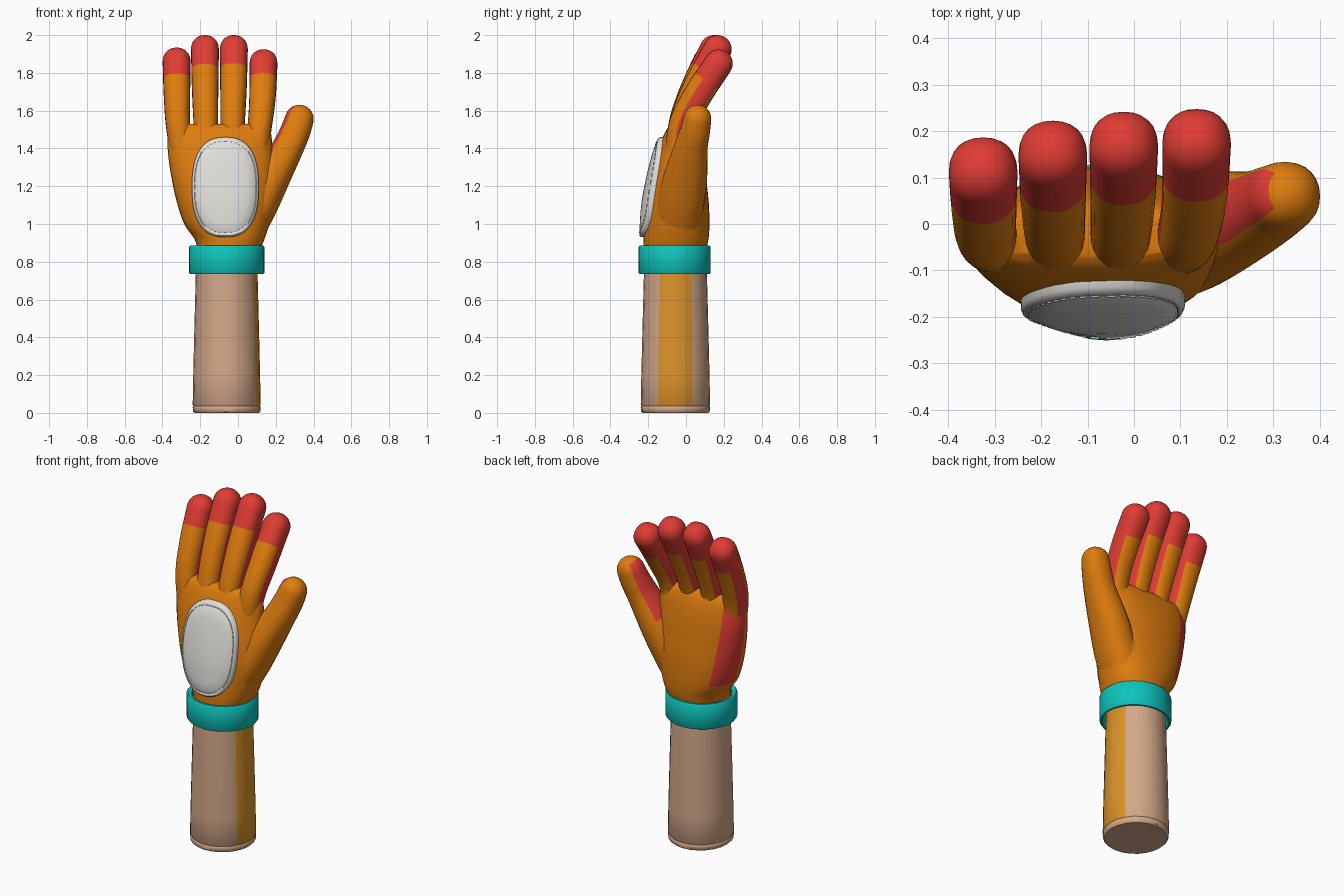
import bpy, bmesh, math
from mathutils import Vector

if "Cube" in bpy.data.objects:
    bpy.data.objects.remove(bpy.data.objects["Cube"])


def material(name, rgb):
    m = bpy.data.materials.new(name)
    lin = [((c / 255 + 0.055) / 1.055) ** 2.4 for c in rgb]
    m.diffuse_color = (*lin, 1)
    m.use_nodes = True
    m.node_tree.nodes["Principled BSDF"].inputs["Base Color"].default_value = m.diffuse_color
    return m


ORANGE = material("glove orange", (222, 124, 14))
RED = material("glove red", (224, 60, 52))
WHITE = material("patch white", (224, 223, 219))
TEAL = material("cuff teal", (14, 196, 188))
TAN = material("sleeve tan", (212, 168, 138))
AMBER = material("sleeve amber", (220, 148, 42))


def spline(pts, steps):
    """Catmull-Rom sampling of tuples (x, y, z, rx, ry)."""
    p = [pts[0]] + list(pts) + [pts[-1]]
    out = []
    for i in range(1, len(p) - 2):
        a, b, c, d = p[i - 1:i + 3]
        for k in range(steps):
            t = k / steps
            out.append(tuple(0.5 * (2 * q + (r - o) * t + (2 * o - 5 * q + 4 * r - s) * t * t
                             + (3 * q - o - 3 * r + s) * t ** 3) for o, q, r, s in zip(a, b, c, d)))
    out.append(tuple(pts[-1]))
    return out


def power(v, n):
    return math.copysign(abs(v) ** (2 / n), v)


def finish(name, bm, mats, angle=40):
    bmesh.ops.recalc_face_normals(bm, faces=bm.faces)
    me = bpy.data.meshes.new(name)
    bm.to_mesh(me)
    bm.free()
    ob = bpy.data.objects.new(name, me)
    bpy.context.collection.objects.link(ob)
    for m in mats:
        me.materials.append(m)
    smooth(ob, angle)
    return ob


def smooth(ob, angle):
    bpy.ops.object.select_all(action='DESELECT')
    ob.select_set(True)
    bpy.context.view_layer.objects.active = ob
    bpy.ops.object.shade_smooth_by_angle(angle=math.radians(angle))


def loft(name, path, mats, rule, sides=24, n=2.2, flat=False, dome=False):
    """Tube of superellipse rings; rule(z, angle in degrees) picks the material."""
    rings = []
    for i, p in enumerate(path):
        a, b = path[max(i - 1, 0)], path[min(i + 1, len(path) - 1)]
        t = Vector((0, 0, 1)) if flat else (Vector(b[:3]) - Vector(a[:3])).normalized()
        rings.append((Vector(p[:3]), t, p[3], p[4]))
    if dome:
        c, t, rx, ry = rings[-1]
        for deg in (15, 30, 45, 58, 70, 80, 86):
            s, k = math.sin(math.radians(deg)), math.cos(math.radians(deg))
            rings.append((c + t * rx * s, t, rx * k, ry * k))
    bm = bmesh.new()
    loops = []
    for c, t, rx, ry in rings:
        u = (Vector((1, 0, 0)) - t * t.x).normalized()
        v = t.cross(u)
        loops.append([bm.verts.new(c + u * rx * power(math.cos(w), n) + v * ry * power(math.sin(w), n))
                      for w in (2 * math.pi * j / sides for j in range(sides))])
    for i in range(len(loops) - 1):
        z = (rings[i][0].z + rings[i + 1][0].z) / 2
        for j in range(sides):
            k = (j + 1) % sides
            f = bm.faces.new((loops[i][j], loops[i][k], loops[i + 1][k], loops[i + 1][j]))
            f.material_index = rule(z, 360 * (j + 0.5) / sides)
    bm.faces.new(loops[0][::-1]).material_index = rule(rings[0][0].z, 270)
    bm.faces.new(loops[-1]).material_index = rule(rings[-1][0].z, 270)
    return finish(name, bm, mats)


# palm: stacked ovals, red strip along the little-finger edge
PALM = spline([(-.05, -.06, .86, .165, .165), (-.045, -.053, .92, .185, .172), (-.06, -.048, 1.0, .225, .172),
               (-.07, -.045, 1.12, .255, .165), (-.08, -.04, 1.25, .273, .145), (-.093, -.033, 1.37, .277, .122),
               (-.097, -.028, 1.46, .275, .095), (-.097, -.026, 1.51, .262, .07), (-.097, -.026, 1.53, .235, .045)], 4)
glove = loft("glove", PALM, [ORANGE, RED], lambda z, a: int(z > 1.0 and 130 < a < 180), sides=36, flat=True)


def add_to_glove(part):
    mod = glove.modifiers.new("union", 'BOOLEAN')
    mod.operation, mod.solver, mod.object = 'UNION', 'EXACT', part
    bpy.context.view_layer.objects.active = glove
    bpy.ops.object.modifier_apply(modifier=mod.name)
    bpy.data.objects.remove(part)


# fingers: red tips and red side panels; x at base, knuckle, middle, tip
FINGERS = [("little_finger", (-.275, -.315, -.323, -.325), .112, 1.86),
           ("ring_finger", (-.165, -.17, -.174, -.175), .148, 1.926),
           ("middle_finger", (-.04, -.03, -.024, -.022), .167, 1.926),
           ("index_finger", (.08, .113, .13, .135), .173, 1.85)]
for name, xs, ty, tz in FINGERS:
    pts = [(xs[0], -.05, 1.25, .06, .06), (xs[1], -.025, 1.5, .064, .072),
           (xs[2], -.025 + .42 * (ty + .025), (1.5 + tz) / 2, .07, .076), (xs[3], ty, tz, .074, .075)]

    def finger_rule(z, a, tip=tz - .105):
        return int(z > tip or a < 45 or a > 345 or 135 < a < 195)
    add_to_glove(loft(name, spline(pts, 7), [ORANGE, RED], finger_rule, n=2.3, dome=True))

# thumb: red panel facing the index finger
thumb = [(.03, -.05, .95, .10, .12), (.105, -.03, 1.1, .105, .125), (.18, -.002, 1.25, .098, .115),
         (.262, .025, 1.4, .084, .09), (.303, .047, 1.49, .08, .08), (.325, .06, 1.555, .076, .074)]
add_to_glove(loft("thumb", spline(thumb, 5), [ORANGE, RED],
                  lambda z, a: int(1.28 < z < 1.61 and 135 < a < 225), dome=True))
smooth(glove, 45)


# white patch on the back of the hand, following the palm surface
def palm_y(x, z):
    i = max(k for k in range(len(PALM) - 1) if PALM[k][2] <= z)
    a, b = PALM[i], PALM[i + 1]
    t = (z - a[2]) / (b[2] - a[2])
    cx, cy, _, rx, ry = (p + (q - p) * t for p, q in zip(a, b))
    d = min(abs(x - cx) / rx, 1)
    return cy - ry * (1 - d ** 2.2) ** (1 / 2.2)


def patch_point(s, w, off):
    x = -.067 + s * .177 * power(math.cos(w), 2.5)
    z = 1.195 + s * .265 * power(math.sin(w), 2.5)
    return Vector((x, palm_y(x, z) - off, z))


bm = bmesh.new()
N = 48
loops = [[bm.verts.new(patch_point(s, 2 * math.pi * j / N, off)) for j in range(N)]
         for s, off in ((1, -.012), (1.0, .014), (.97, .023), (.93, .024), (.91, .021), (.89, .024),
                        (.7, .025), (.5, .025), (.3, .025), (.1, .025))]
for a, b in zip(loops, loops[1:]):
    for j in range(N):
        bm.faces.new((a[j], a[(j + 1) % N], b[(j + 1) % N], b[j]))
bm.faces.new(loops[-1])
finish("back_patch", bm, [WHITE])

# stitches around the patch
bm = bmesh.new()
for j in range(N):
    w0, w1 = 2 * math.pi * (j + .2) / N, 2 * math.pi * (j + .8) / N
    quad = [(.905, w0), (.905, w1), (.917, w1), (.917, w0)]
    top = [bm.verts.new(patch_point(s, w, .026)) for s, w in quad]
    low = [bm.verts.new(patch_point(s, w, .019)) for s, w in quad]
    bm.faces.new(top)
    bm.faces.new(low[::-1])
    for k in range(4):
        bm.faces.new((top[k], low[k], low[(k + 1) % 4], top[(k + 1) % 4]))
finish("patch_stitches", bm, [WHITE])

# sleeve: tapered forearm with a hem and an amber side stripe
sleeve = [(-.06, -.056, z, r, r * 1.02) for z, r in
          ((0, .17), (.008, .178), (.03, .18), (.036, .176), (.042, .18), (.2, .177), (.45, .171), (.72, .164), (.8, .162))]
loft("forearm_sleeve", sleeve, [TAN, AMBER], lambda z, a: int(z > .035 and (a < 30 or a > 330)), n=2.0, flat=True)

# cuff: oval band with rounded edges, open underneath
bm = bmesh.new()
profile = [(.178, .75), (.184, .735), (.194, .735), (.2, .743), (.2, .877), (.194, .885), (.18, .885), (.17, .877)]
M = 36
loops = [[bm.verts.new((-.06 + r * math.cos(w), -.06 + r * .955 * math.sin(w), z))
          for w in (2 * math.pi * j / M for j in range(M))] for r, z in profile]
for i in range(len(profile)):
    a, b = loops[i], loops[(i + 1) % len(profile)]
    for j in range(M):
        bm.faces.new((a[j], a[(j + 1) % M], b[(j + 1) % M], b[j]))
finish("wrist_cuff", bm, [TEAL])
